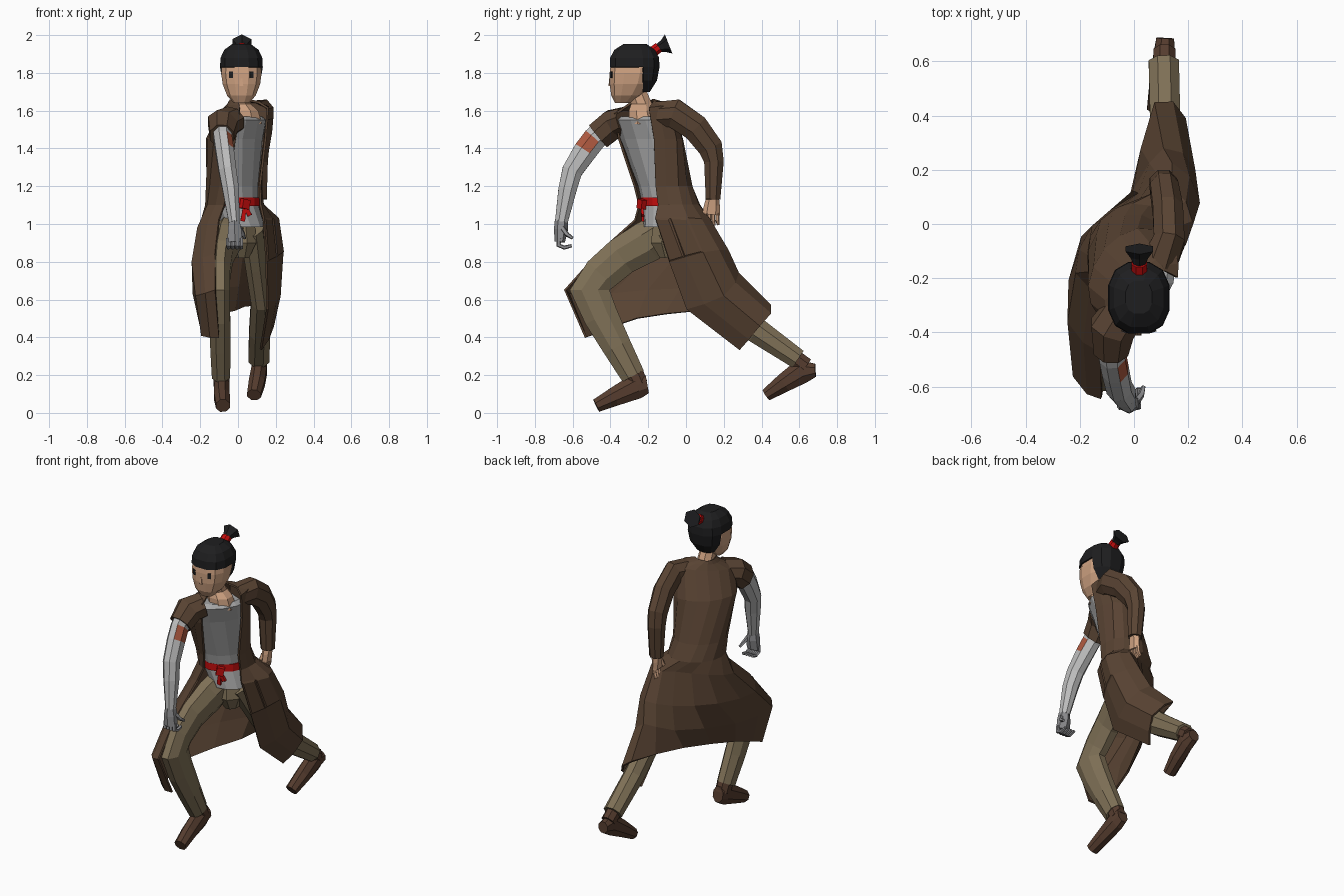
import bpy, bmesh, math
from mathutils import Vector

COLORS = {
    "skin": (0.62, 0.36, 0.22), "hair_black": (0.013, 0.013, 0.014), "red_cloth": (0.55, 0.004, 0.004),
    "coat_brown": (0.10, 0.057, 0.033), "trouser_khaki": (0.215, 0.165, 0.095),
    "shoe_brown": (0.092, 0.046, 0.028), "shirt_grey": (0.38, 0.38, 0.38),
    "arm_grey": (0.50, 0.50, 0.50), "hand_grey": (0.27, 0.27, 0.28), "rust": (0.42, 0.10, 0.05),
}
MATS = {}
for key, c in COLORS.items():
    MATS[key] = bpy.data.materials.new(key)
    MATS[key].diffuse_color = (*c, 1)


def finish(name, bm, *mats):
    me = bpy.data.meshes.new(name)
    bm.to_mesh(me)
    bm.free()
    ob = bpy.data.objects.new(name, me)
    bpy.context.collection.objects.link(ob)
    for m in mats:
        me.materials.append(MATS[m])
    return ob


def loft(rings, closed=True, caps=True):
    """Skin a list of equal-length point rows with quads."""
    bm = bmesh.new()
    rows = [[bm.verts.new(p) for p in r] for r in rings]
    n = len(rows[0])
    for a, b in zip(rows, rows[1:]):
        for i in range(n if closed else n - 1):
            j = (i + 1) % n
            bm.faces.new((a[i], a[j], b[j], b[i]))
    if closed and caps:
        bm.faces.new(rows[0])
        bm.faces.new(rows[-1])
    bmesh.ops.recalc_face_normals(bm, faces=bm.faces)
    return bm


def tube_bm(path, n=8, flat=False, sq=1.0):
    """Elliptical tube through (x, y, z, half width, half depth); sq below 1 squares it off."""
    pts = [Vector(p[:3]) for p in path]
    rings = []
    for i, p in enumerate(path):
        t = pts[min(i + 1, len(pts) - 1)] - pts[max(i - 1, 0)]
        t = Vector((0, 0, 1)) if flat else t.normalized()
        side = (Vector((1, 0, 0)) - t * t.x).normalized()
        up = t.cross(side)
        ring = []
        for k in range(n):
            a = 2 * math.pi * (k + 0.5) / n
            c, s = (math.copysign(abs(v) ** sq, v) * 1.04 for v in (math.cos(a), math.sin(a)))
            ring.append(pts[i] + side * (p[3] * c) + up * (p[4] * s))
        rings.append(ring)
    return loft(rings)


def tube(name, path, mat, n=8, flat=False, sq=1.0):
    return finish(name, tube_bm(path, n, flat, sq), mat)


def torso(cx, cy, z, hw, hd, phi, tilt=0):
    """Point on the turned torso: phi 0 is forward, +90 the wearer's left."""
    a = math.radians(phi)
    f, s = hd * math.cos(a), hw * math.sin(a)
    return Vector((cx + 0.8 * f + 0.6 * s, cy - 0.6 * f + 0.8 * s, z + tilt * math.sin(a)))


def box(name, loc, size, rot, mat):
    bm = bmesh.new()
    bmesh.ops.create_cube(bm, size=1)
    bmesh.ops.scale(bm, vec=size, verts=bm.verts)
    ob = finish(name, bm, mat)
    ob.location, ob.rotation_euler = loc, rot
    return ob


# Head, nose, eyes and neck
HX = 0.018
tube("head", [(HX, -0.335, 1.64, 0.04, 0.04), (HX, -0.315, 1.68, 0.075, 0.08), (HX, -0.295, 1.74, 0.098, 0.108),
              (HX, -0.285, 1.80, 0.106, 0.118), (HX, -0.28, 1.87, 0.098, 0.115)], "skin", 12, True, 0.8)
tube("nose", [(HX, -0.40, 1.73, 0.014, 0.014), (HX, -0.402, 1.77, 0.006, 0.006)], "skin", 4, True)
for side, x, r in (("right", -0.035, -0.35), ("left", 0.071, 0.35)):
    box("eye_" + side, (x, -0.3945, 1.79), (0.022, 0.0095, 0.034), (0, 0, r), "hair_black")
tube("neck", [(0.045, -0.225, 1.53, 0.085, 0.08), (0.035, -0.235, 1.60, 0.075, 0.07), (0.02, -0.235, 1.635, 0.05, 0.058),
              (HX, -0.26, 1.70, 0.047, 0.055)], "skin", 8, True)

# Hair cap, cut away around the face
bm = tube_bm([(HX, -0.25, 1.70, 0.06, 0.058), (HX, -0.265, 1.76, 0.10, 0.11), (HX, -0.272, 1.83, 0.112, 0.13),
              (HX, -0.272, 1.88, 0.109, 0.128), (HX, -0.272, 1.922, 0.09, 0.106), (HX, -0.27, 1.953, 0.048, 0.06)],
             12, True, 0.8)
face = [f for f in bm.faces if f.calc_center_median().z < 1.83 and f.calc_center_median().y < -0.23]
bmesh.ops.delete(bm, geom=face, context="FACES")
ob = finish("hair", bm, "hair_black")
ob.modifiers.new("thickness", "SOLIDIFY").thickness = 0.01
tube("hair_tie", [(0.02, -0.20, 1.895, 0.03, 0.03), (0.02, -0.143, 1.935, 0.03, 0.029)], "red_cloth")
tube("hair_tuft", [(0.02, -0.15, 1.93, 0.022, 0.022), (0.02, -0.12, 1.942, 0.036, 0.032),
                   (0.02, -0.092, 1.953, 0.056, 0.052)], "hair_black", 6)

# Shirt and belt follow the turned torso
PH = [i * 30 for i in range(12)]
SHIRT = [(0.025, -0.105, 0.985, 0.12, 0.115), (-0.015, -0.10, 1.10, 0.138, 0.118), (-0.02, -0.12, 1.2, 0.14, 0.12),
         (-0.008, -0.19, 1.45, 0.175, 0.122), (0.022, -0.23, 1.55, 0.17, 0.105), (0.028, -0.23, 1.57, 0.13, 0.075)]
finish("shirt", loft([[torso(*r, p) for p in PH] for r in SHIRT]), "shirt_grey")
finish("belt", loft([[torso(-0.015, -0.10, z, 0.148, 0.128, p) for p in PH] for z in (1.095, 1.14)]), "red_cloth")
box("belt_knot", (0.037, -0.235, 1.105), (0.045, 0.03, 0.05), (0, 0.2, 0.6), "red_cloth")
for i, dx in enumerate((-0.012, 0.025)):
    tube(f"belt_end_{i+1}", [(0.037, -0.235, 1.10, 0.012, 0.008), (0.037 + dx, -0.228, 1.015 + 0.03 * i, 0.017, 0.01)],
         "red_cloth", 4)

# Coat: open rows running from the right front edge, around the back, to the left front edge
UPPER = [((0.02, -0.225, 1.655, 0.058, 0.06), -85, 85, 0.0), ((0.03, -0.22, 1.635, 0.10, 0.075), -60, 60, 0.01),
         ((0.03, -0.23, 1.60, 0.18, 0.10), -45, 35, 0.025),
         ((-0.008, -0.19, 1.45, 0.188, 0.135), -45, 35, 0), ((-0.02, -0.12, 1.2, 0.158, 0.14), -62, 18, 0),
         ((-0.015, -0.09, 1.1, 0.17, 0.145), -70, 12, 0)]
rows = [[torso(*r, a + (b - 360 - a) * i / 6, t) for i in range(7)] for r, a, b, t in UPPER]
SKIRT = [
    [(-.10, -.27, 1.02), (-.21, -.18, .98), (-.15, -.01, 1.02), (.02, .08, 1.03), (.14, .125, 1.02), (.21, .01, 1.03), (.135, -.16, 1.03)],
    [(-.12, -.47, .84), (-.24, -.36, .80), (-.19, -.05, .83), (.02, .11, .82), (.14, .22, .86), (.235, .09, .85), (.15, -.085, .80)],
    [(-.12, -.64, .65), (-.22, -.56, .62), (-.21, -.20, .65), (0, .12, .67), (.11, .275, .74), (.22, .20, .62), (.155, .005, .55)],
    [(-.10, -.53, .40), (-.19, -.50, .41), (-.17, -.26, .50), (-.02, .06, .54), (.075, .445, .57), (.185, .39, .46), (.12, .285, .335)],
]
rows += [[Vector(p) for p in r] for r in SKIRT]


def refine(r):
    """Insert a smooth midpoint between neighbours."""
    out = [r[0]]
    for i in range(len(r) - 1):
        p, q = r[max(i - 1, 0)], r[min(i + 2, len(r) - 1)]
        out += [(r[i] + r[i + 1]) * 0.5625 - (p + q) * 0.0625, r[i + 1]]
    return out


bm = loft([refine(r) for r in rows], closed=False)
# Pocket raised on the left hip
hip = [f for f in bm.faces if f.calc_center_median().x > 0.15 and 0.85 < f.calc_center_median().z < 1.0
       and f.calc_center_median().y < 0.03]
for f in hip:
    bmesh.ops.inset_individual(bm, faces=[f], thickness=0.012, depth=0.006 if f.normal.x > 0 else -0.006)
ob = finish("coat", bm, "coat_brown")
mod = ob.modifiers.new("thickness", "SOLIDIFY")
mod.thickness, mod.offset = 0.012, 0

# Sleeves: long on the left, torn short on the right
tube("left_sleeve", [(0.09, -0.15, 1.58, 0.07, 0.07), (0.13, -0.06, 1.585, 0.06, 0.08), (0.125, 0.05, 1.51, 0.058, 0.075),
                     (0.112, 0.13, 1.405, 0.054, 0.068), (0.108, 0.148, 1.33, 0.052, 0.054),
                     (0.112, 0.143, 1.13, 0.042, 0.04)], "coat_brown")
tube("right_sleeve", [(-0.03, -0.32, 1.55, 0.08, 0.072), (-0.08, -0.385, 1.53, 0.085, 0.08),
                      (-0.085, -0.465, 1.465, 0.066, 0.078)], "coat_brown")

# Left hand
tube("left_palm", [(0.112, 0.143, 1.15, 0.028, 0.03), (0.112, 0.138, 1.10, 0.024, 0.04),
                   (0.112, 0.133, 1.05, 0.02, 0.046)], "skin", 6)
for i in range(4):
    y = 0.10 + 0.022 * i
    tube(f"left_finger_{i+1}", [(0.112, y, 1.06, 0.011, 0.011), (0.107, y, 1.02, 0.011, 0.011),
                                (0.095, y + 0.005, 0.985 + 0.004 * i, 0.008, 0.008)], "skin", 5)
tube("left_thumb", [(0.10, 0.115, 1.10, 0.014, 0.014), (0.085, 0.09, 1.035, 0.010, 0.010)], "skin", 5)

# Bare grey arm with a rust patch
bm = tube_bm([(-0.085, -0.43, 1.50, 0.05, 0.066), (-0.08, -0.485, 1.45, 0.05, 0.066), (-0.07, -0.535, 1.385, 0.05, 0.065),
              (-0.055, -0.603, 1.28, 0.048, 0.056), (-0.038, -0.628, 1.18, 0.045, 0.05), (-0.02, -0.66, 1.01, 0.03, 0.035)])
for f in bm.faces:
    near = (f.calc_center_median() - Vector((-0.03, -0.515, 1.415))).length < 0.06
    if near and f.normal.x > 0.45 and f.normal.y < 0.4:
        f.material_index = 1
finish("right_arm", bm, "arm_grey", "rust")
tube("right_palm", [(-0.02, -0.66, 1.02, 0.03, 0.033), (-0.018, -0.662, 0.97, 0.04, 0.036),
                    (-0.016, -0.668, 0.905, 0.043, 0.026)], "hand_grey", 6)
for i in range(4):
    x = -0.05 + 0.022 * i
    tube(f"right_finger_{i+1}", [(x, -0.672, 0.925, 0.012, 0.013), (x, -0.675, 0.888, 0.012, 0.013),
                                 (x, -0.645, 0.875, 0.011, 0.011), (x, -0.605, 0.885, 0.009, 0.009)], "hand_grey", 5)
tube("right_thumb", [(0.008, -0.655, 0.98, 0.014, 0.014), (0.027, -0.63, 0.945, 0.012, 0.012),
                     (0.035, -0.60, 0.925, 0.008, 0.008)], "hand_grey", 5)

# Trousers
tube("trouser_seat", [(0.02, -0.09, 0.82, 0.04, 0.05), (0.015, -0.09, 0.90, 0.085, 0.10),
                      (0.0, -0.08, 1.05, 0.09, 0.09)], "trouser_khaki", 8, True)
tube("right_trouser_leg", [(-0.03, -0.10, 0.98, 0.075, 0.10), (-0.06, -0.20, 0.91, 0.075, 0.115), (-0.085, -0.34, 0.83, 0.06, 0.105),
                           (-0.095, -0.45, 0.735, 0.056, 0.10), (-0.095, -0.51, 0.65, 0.056, 0.11),
                           (-0.095, -0.45, 0.51, 0.056, 0.095), (-0.093, -0.365, 0.35, 0.056, 0.08),
                           (-0.09, -0.28, 0.195, 0.05, 0.066)], "trouser_khaki")
tube("left_trouser_leg", [(0.07, -0.07, 0.98, 0.065, 0.09), (0.095, 0.045, 0.79, 0.058, 0.085), (0.122, 0.17, 0.60, 0.055, 0.085),
                          (0.115, 0.375, 0.435, 0.058, 0.07), (0.11, 0.592, 0.285, 0.058, 0.055)], "trouser_khaki")

# Shoes, heel to toe, with a short ankle each
tube("right_shoe", [(-0.085, -0.205, 0.152, 0.036, 0.05), (-0.085, -0.26, 0.142, 0.042, 0.07),
                    (-0.085, -0.38, 0.085, 0.043, 0.052), (-0.08, -0.475, 0.038, 0.038, 0.037)], "shoe_brown")
tube("right_ankle", [(-0.087, -0.25, 0.15, 0.044, 0.05), (-0.09, -0.285, 0.23, 0.044, 0.055)], "shoe_brown")
tube("left_shoe", [(0.115, 0.685, 0.225, 0.034, 0.036), (0.112, 0.615, 0.222, 0.042, 0.068),
                   (0.10, 0.52, 0.16, 0.044, 0.052), (0.085, 0.425, 0.095, 0.038, 0.034)], "shoe_brown")
tube("left_ankle", [(0.112, 0.635, 0.245, 0.042, 0.048), (0.112, 0.56, 0.30, 0.042, 0.048)], "shoe_brown")
